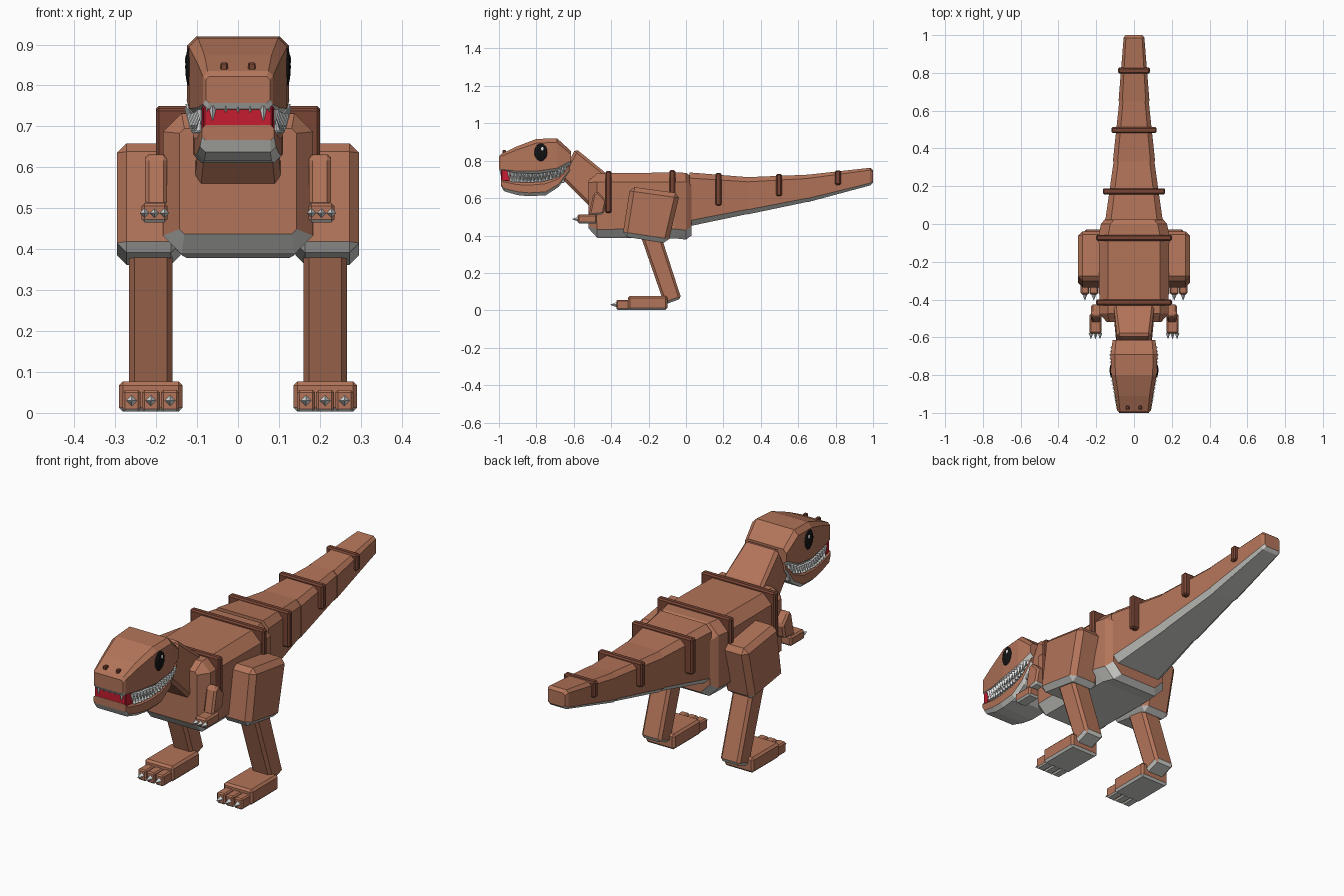
import bpy, bmesh
from mathutils import Matrix, Vector

cube = bpy.data.objects.get("Cube")
if cube:
    bpy.data.objects.remove(cube)


def material(name, *rgb):
    m = bpy.data.materials.new(name)
    m.use_nodes = True
    m.diffuse_color = (*rgb, 1)
    bsdf = next(n for n in m.node_tree.nodes if n.type == 'BSDF_PRINCIPLED')
    bsdf.inputs["Base Color"].default_value = (*rgb, 1)
    return m


SKIN = material("brown skin", .45, .175, .1)
BELLY = material("grey underside", .66, .66, .63)
STRIPE = material("dark brown stripe", .19, .06, .035)
TOOTH = material("tooth white", .78, .8, .8)
MOUTH = material("mouth red", .56, .012, .03)
EYE = material("eye black", .006, .006, .006)
SHINE = material("eye shine", .85, .85, .85)


def finish(name, bm, mats, underside=False):
    """Turn a bmesh into an object; downward faces take the second material."""
    bmesh.ops.recalc_face_normals(bm, faces=bm.faces)
    bm.normal_update()
    if underside:
        for f in bm.faces:
            f.material_index = int(f.normal.z < -.4)
    mesh = bpy.data.meshes.new(name)
    bm.to_mesh(mesh)
    bm.free()
    for m in mats:
        mesh.materials.append(m)
    ob = bpy.data.objects.new(name, mesh)
    bpy.context.collection.objects.link(ob)
    return ob


def loft(name, sections, mats=(SKIN, BELLY)):
    """Join chamfered cross-sections given as (y, half width, bottom, top, chamfer)."""
    bm = bmesh.new()
    rings = []
    for y, w, b, t, c in sections:
        half = [(w - c, b), (w, b + c), (w, t - c), (w - c, t)]
        ring = half + [(-x, z) for x, z in reversed(half)]
        rings.append([bm.verts.new((x, y, z)) for x, z in ring])
    for r0, r1 in zip(rings, rings[1:]):
        for i in range(len(r0)):
            j = (i + 1) % len(r0)
            bm.faces.new((r0[i], r0[j], r1[j], r1[i]))
    bm.faces.new(rings[0])
    bm.faces.new(rings[-1])
    return finish(name, bm, mats, True)


def slab(name, profile, x, widths, bevel, mats=(SKIN, BELLY), underside=True):
    """Extrude a side profile of (y, z) points across x and bevel its edges."""
    if not isinstance(widths, (list, tuple)):
        widths = [widths] * len(profile)
    bm = bmesh.new()
    sides = [[bm.verts.new((x + s * w, y, z)) for (y, z), w in zip(profile, widths)]
             for s in (-1, 1)]
    a, b = sides
    bm.faces.new(a)
    bm.faces.new(b)
    for i in range(len(a)):
        j = (i + 1) % len(a)
        bm.faces.new((a[i], a[j], b[j], b[i]))
    bmesh.ops.recalc_face_normals(bm, faces=bm.faces)
    bmesh.ops.bevel(bm, geom=bm.edges[:], offset=bevel, segments=1, affect='EDGES')
    return finish(name, bm, mats, underside)


def box(y0, y1, z0, z1):
    return [(y0, z0), (y1, z0), (y1, z1), (y0, z1)]


def spike(bm, base, direction, radius):
    """Add a four-sided spike whose base sits at the given point."""
    d = Vector(direction)
    turn = d.to_track_quat('Z', 'Y').to_matrix().to_4x4()
    place = Matrix.Translation(Vector(base) + d / 2) @ turn
    bmesh.ops.create_cone(bm, cap_ends=True, segments=4, radius1=radius,
                          radius2=.001, depth=d.length, matrix=place)


def sphere(name, centre, radii, mat):
    bm = bmesh.new()
    bmesh.ops.create_uvsphere(bm, u_segments=16, v_segments=10, radius=1)
    bm.transform(Matrix.Translation(centre) @ Matrix.Diagonal((*radii, 1)))
    for f in bm.faces:
        f.smooth = True
    finish(name, bm, [mat])


def sample(sections, y, column):
    """Interpolate one column of a section list at y."""
    for p, q in zip(sections, sections[1:]):
        if p[0] <= y <= q[0]:
            return p[column] + (q[column] - p[column]) * (y - p[0]) / (q[0] - p[0])
    return sections[-1][column]


# Torso, tail and neck
loft("torso", [(-.52, .143, .437, .695, .012), (-.475, .183, .388, .732, .045),
               (-.06, .187, .385, .737, .05), (.0, .175, .378, .735, .05),
               (.03, .15, .4, .715, .05)])
loft("tail_base", [(.02, .152, .45, .737, .03), (.33, .108, .515, .712, .025)])
loft("tail_middle", [(.33, .112, .513, .712, .025), (.65, .078, .58, .725, .02)])
loft("tail_end", [(.65, .082, .578, .725, .02), (.985, .055, .668, .762, .012),
                  (1.0, .045, .682, .75, .01)])
slab("neck", [(-.67, .71), (-.5, .54), (-.40, .68), (-.43, .735), (-.59, .865)],
     0, [.09, .107, .11, .11, .09], .015, underside=False)

# Raised stripes over the back and tail
for i, (y, w, z0, z1) in enumerate([(-.415, .2, .52, .745), (-.073, .2, .53, .75),
                                    (.173, .165, .56, .735), (.497, .12, .61, .73),
                                    (.812, .085, .67, .748)]):
    slab(f"stripe_{i + 1}", box(y - .016, y + .016, z0, z1), 0, w, .007, [STRIPE], False)

# Head, jaw and mouth
HEAD = [(-1.0, .078, .757, .822, .008), (-.99, .086, .742, .835, .012),
        (-.91, .1, .727, .874, .018), (-.80, .12, .722, .916, .022),
        (-.69, .124, .738, .92, .022), (-.615, .113, .78, .852, .018)]
JAW = [(-.99, .088, .667, .703, .008), (-.973, .093, .637, .7, .014),
       (-.9, .1, .616, .69, .018), (-.84, .106, .61, .687, .018),
       (-.75, .11, .615, .695, .018), (-.68, .11, .66, .719, .015),
       (-.62, .105, .748, .778, .008)]
loft("head", HEAD)
loft("jaw", JAW)
slab("mouth", box(-.988, -.935, .69, .755), 0, [.084, .09, .09, .084], .003, [MOUTH], False)
slab("gums", box(-.936, -.65, .68, .76), 0, [.088, .1, .1, .088], .003, [BELLY], False)

# Teeth along both jaws, with larger fangs near the front
bm = bmesh.new()
COUNT = 16
for s in (-1, 1):
    for i in range(COUNT):
        y = -.945 + .29 * i / (COUNT - 1)
        x = s * (sample(HEAD, y, 1) - .004)
        spike(bm, (x, y, sample(HEAD, y, 2) + .008), (0, 0, -.038), .011)
        y += .01
        x = s * (sample(JAW, y, 1) - .004)
        spike(bm, (x, y, sample(JAW, y, 3) - .005), (0, 0, .032), .01)
    for x, y in ((.062, -.988), (.076, -.982)):
        spike(bm, (s * x, y, .75), (0, 0, -.036), .01)
for i in range(-1, 2):
    spike(bm, (i * .03, -.988, .752), (0, 0, -.018), .008)
finish("teeth", bm, [TOOTH])

# Parts on both sides
for side, s in (("left", 1), ("right", -1)):
    sphere(f"{side}_eye", (s * .118, -.775, .845), (.011, .036, .049), EYE)
    sphere(f"{side}_eye_shine", (s * .127, -.768, .863), (.003, .008, .01), SHINE)
    slab(f"{side}_nostril", box(-.982, -.962, .832, .856), s * .034, .009, .003,
         [STRIPE], False)

    # Leg
    slab(f"{side}_thigh", [(-.34, .395), (-.095, .358), (-.033, .625), (-.298, .662)],
         s * .218, .078, .024)
    slab(f"{side}_shin", [(-.115, .03), (-.025, .063), (-.15, .45), (-.25, .42)],
         s * .213, .053, .013)
    slab(f"{side}_foot", box(-.31, -.1, .003, .077), s * .213, .078, .01)

    # Arm
    slab(f"{side}_upper_arm", [(-.52, .505), (-.44, .515), (-.425, .585), (-.47, .635),
                               (-.495, .625)], s * .2, .027, .009)
    slab(f"{side}_forearm", box(-.58, -.475, .465, .513), s * .204, .032, .008)

    # Toes and claws
    claws = bmesh.new()
    for i in (-1, 0, 1):
        x = s * .213 + i * .047
        slab(f"{side}_toe_{i + 2}", box(-.372, -.295, .003, .056), x, .022, .006)
        spike(claws, (x, -.37, .03), (0, -.034, 0), .014)
        spike(claws, (s * .204 + i * .024, -.578, .488), (0, -.03, 0), .012)
    finish(f"{side}_claws", claws, [TOOTH])
